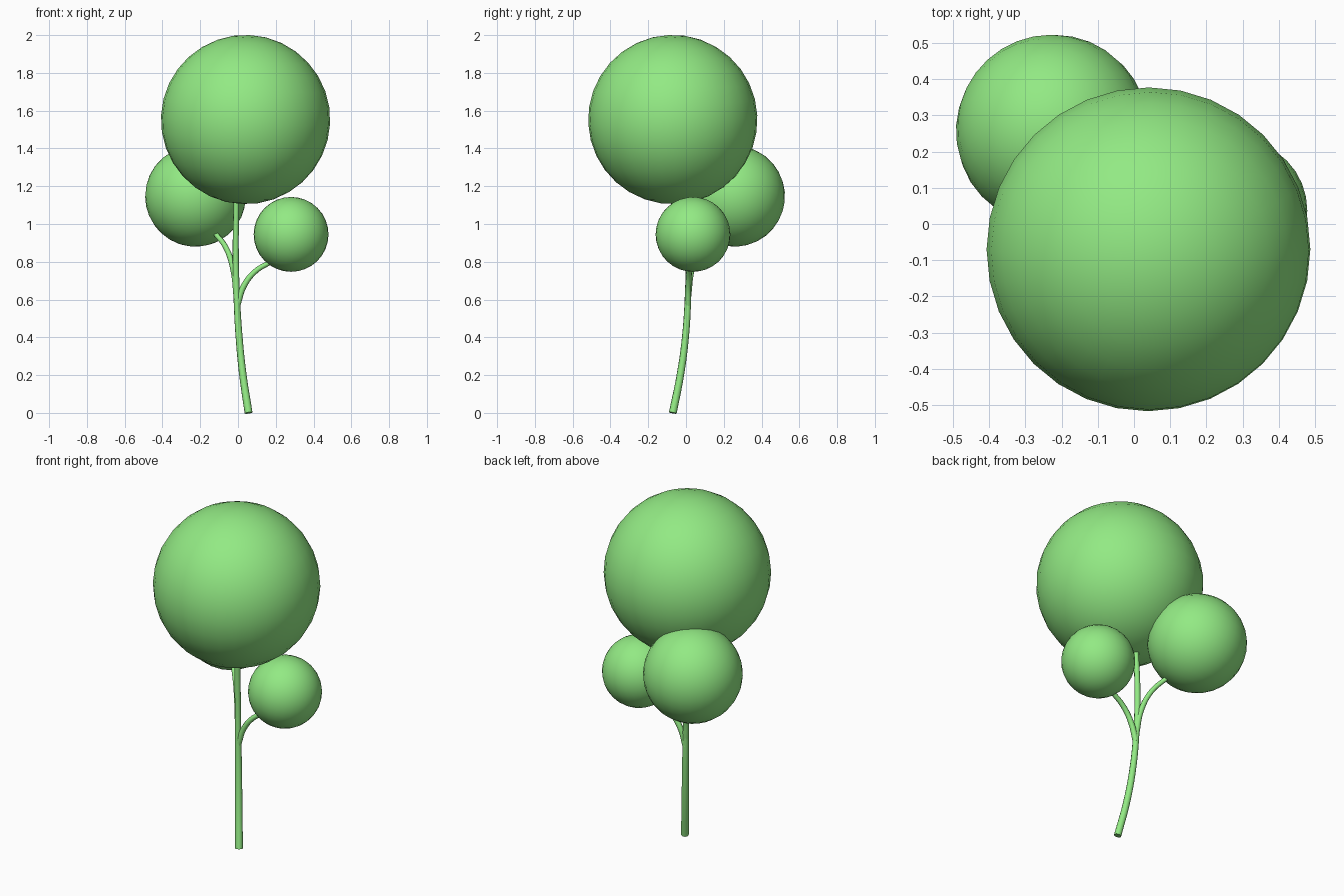
import bpy
import math

if "Cube" in bpy.data.objects:
    bpy.data.objects.remove(bpy.data.objects["Cube"])

green = bpy.data.materials.new("leaf_green")
green.diffuse_color = (0.29, 0.82, 0.23, 1)
green.use_nodes = True
green.node_tree.nodes["Principled BSDF"].inputs["Base Color"].default_value = green.diffuse_color


def finish(obj, name):
    obj.name = name
    obj.data.materials.clear()
    obj.data.materials.append(green)
    bpy.ops.object.select_all(action='DESELECT')
    obj.select_set(True)
    bpy.context.view_layer.objects.active = obj
    bpy.ops.object.shade_smooth_by_angle(angle=math.radians(50))


def ball(name, center, radius, tilt):
    bpy.ops.mesh.primitive_uv_sphere_add(segments=32, ring_count=16, radius=radius,
                                         location=center, rotation=tilt)
    finish(bpy.context.object, name)


def stem(name, points, r_start, r_end):
    """Tapered round tube through a few smooth path points."""
    curve = bpy.data.curves.new(name, 'CURVE')
    curve.dimensions = '3D'
    curve.bevel_depth = 1.0
    curve.bevel_resolution = 2
    curve.resolution_u = 5
    curve.use_fill_caps = True
    spline = curve.splines.new('BEZIER')
    spline.bezier_points.add(len(points) - 1)
    for i, (bp, co) in enumerate(zip(spline.bezier_points, points)):
        bp.co = co
        bp.handle_left_type = bp.handle_right_type = 'AUTO'
        bp.radius = r_start + (r_end - r_start) * i / (len(points) - 1)
    obj = bpy.data.objects.new(name, curve)
    bpy.context.collection.objects.link(obj)
    bpy.ops.object.select_all(action='DESELECT')
    obj.select_set(True)
    bpy.context.view_layer.objects.active = obj
    bpy.ops.object.convert(target='MESH')
    finish(bpy.context.object, name)


# Foliage balls
ball("large_foliage", (0.04, -0.07, 1.553), 0.448, (0.05, 0.05, 0))
ball("medium_foliage", (-0.225, 0.257, 1.147), 0.267, (-0.3, -0.2, 0))
ball("small_foliage", (0.281, 0.037, 0.945), 0.198, (0, 0.2, 0))

# Curved trunk
stem("trunk", [(0.056, -0.07, 0), (0.026, -0.03, 0.2), (0.006, -0.003, 0.4),
               (-0.006, 0.01, 0.6), (-0.012, 0.015, 0.85), (-0.008, 0.005, 1.16)],
     0.021, 0.015)

# Two side branches reaching into the smaller balls
stem("right_branch", [(-0.004, 0.01, 0.57), (0.03, 0.012, 0.67),
                      (0.09, 0.018, 0.748), (0.185, 0.028, 0.805)], 0.017, 0.013)
stem("left_branch", [(-0.006, 0.01, 0.61), (-0.025, 0.03, 0.76),
                     (-0.064, 0.072, 0.875), (-0.125, 0.135, 0.955)], 0.017, 0.013)
